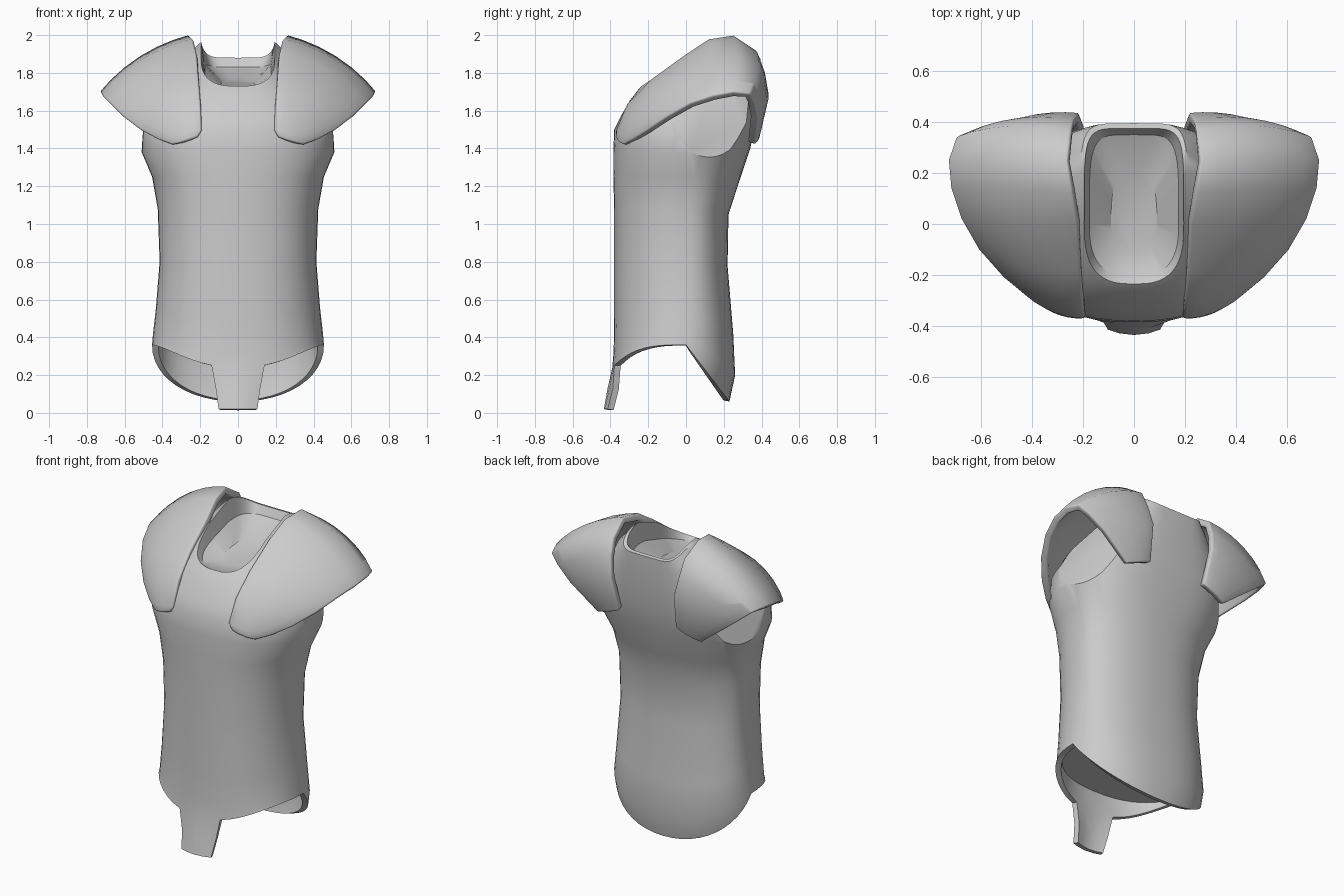
import bpy, bmesh, math
from mathutils import Vector

old = bpy.data.objects.get("Cube")
if old:
    bpy.data.objects.remove(old, do_unlink=True)

grey = bpy.data.materials.new("plain_grey")
grey.use_nodes = True
colour = (0.6, 0.6, 0.6, 1)
grey.diffuse_color = colour
grey.node_tree.nodes["Principled BSDF"].inputs["Base Color"].default_value = colour


def finish(name, bm, thickness, bevel=0, mirror=False, angle=40):
    """Turn a bmesh sheet into a smooth, thickened object."""
    mesh = bpy.data.meshes.new(name)
    bm.to_mesh(mesh)
    bm.free()
    mesh.materials.append(grey)
    ob = bpy.data.objects.new(name, mesh)
    bpy.context.collection.objects.link(ob)
    bpy.ops.object.select_all(action='DESELECT')
    ob.select_set(True)
    bpy.context.view_layer.objects.active = ob
    if mirror:
        ob.modifiers.new("mirror", 'MIRROR')
    if thickness:
        solid = ob.modifiers.new("solid", 'SOLIDIFY')
        solid.thickness = thickness
        solid.offset = -1
    if bevel:
        round_edge = ob.modifiers.new("round_edge", 'BEVEL')
        round_edge.width = bevel
        round_edge.segments = 3
        round_edge.limit_method = 'ANGLE'
        round_edge.angle_limit = math.radians(50)
    for modifier in list(ob.modifiers):
        bpy.ops.object.modifier_apply(modifier=modifier.name)
    bpy.ops.object.shade_smooth_by_angle(angle=math.radians(angle))


def loft(bm, rows, closed):
    """Skin rows of points with quads and return the vertex rows."""
    grid = [[bm.verts.new(p) for p in row] for row in rows]
    for low, high in zip(grid, grid[1:]):
        count = len(low)
        for i in range(count if closed else count - 1):
            j = (i + 1) % count
            bm.faces.new((low[i], low[j], high[j], high[i]))
    return grid


COLUMNS = 48


def ring(width, front, back, z_front, z_side, z_back,
         hump=0, box_front=2.3, box_back=2.3, steep=1):
    """Rounded-box section whose height varies from front to side to back."""
    points = []
    for i in range(COLUMNS):
        a = math.tau * i / COLUMNS
        s, c = math.sin(a), math.cos(a)
        box = box_front if c > 0 else box_back
        x = math.copysign(width * abs(s) ** (2 / box), s)
        t = abs(c) ** (2 / box)
        if c > 0:
            y = -front * t
            z = z_side + (z_front - z_side) * t ** steep
        else:
            y = back * t
            z = z_side + (z_back - z_side) * t + hump * 4 * t * (1 - t)
        points.append(Vector((x, y, z)))
    return points


# Torso shell: hem, waist, chest, shoulders, neckline, sunken neck
# (half width, front depth, back depth, front z, side z, back z, shape)
sections = [
    (.455, .39, .23, .24, .36, .06, 0, 2.3, 2.1, 3.5),
    (.45, .383, .26, .33, .42, .2),
    (.435, .38, .25, .5, .55, .42),
    (.415, .38, .22, .8, .8, .78),
    (.425, .38, .225, 1.08, 1.08, 1.05),
    (.455, .385, .28, 1.25, 1.25, 1.22),
    (.51, .385, .34, 1.38, 1.38, 1.4, 0, 2.3, 2.7),
    (.505, .38, .37, 1.5, 1.53, 1.54, 0, 2.3, 3),
    (.44, .345, .385, 1.57, 1.66, 1.68, .02, 2.3, 3),
    (.33, .3, .395, 1.65, 1.76, 1.8, .05, 2.6, 3.5),
    (.21, .25, .395, 1.715, 1.87, 1.875, .08, 3, 6),
    (.195, .235, .375, 1.73, 1.885, 1.88, .08, 2.8, 6),
    (.175, .21, .35, 1.715, 1.79, 1.83, .03, 2.6, 5),
    (.09, .1, .2, 1.71, 1.73, 1.76, 0, 2.4, 3),
]
bm = bmesh.new()
grid = loft(bm, [ring(*s) for s in sections], True)
bm.faces.new(grid[-1])

# Front tongue, grown from the middle of the hem and bowed forward
roots = grid[0][-2:] + grid[0][:3]
above = roots
for scale, y, z in ((.84, -.415, .13), (.73, -.435, .02)):
    below = []
    for root in roots:
        x = root.co.x * scale
        below.append(bm.verts.new((x, y + 2 * x * x, z)))
    for i in range(4):
        bm.faces.new((below[i], below[i + 1], above[i + 1], above[i]))
    above = below

# Flat armhole panels
for side in (1, -1):
    geom = bm.verts[:] + bm.edges[:] + bm.faces[:]
    cut = bmesh.ops.bisect_plane(
        bm, geom=geom, dist=1e-5, plane_co=(side * .5, .04, 1.39),
        plane_no=(side, .35, .3), clear_outer=True)
    edges = [e for e in cut["geom_cut"] if isinstance(e, bmesh.types.BMEdge)]
    for face in bmesh.ops.edgenet_fill(bm, edges=edges)["faces"]:
        face.normal_update()
        if face.normal.x * side < 0:
            face.normal_flip()
finish("torso_shell", bm, .033, angle=32)

# Floor closing the inside of the torso above the hem
bm = bmesh.new()
floor = bm.faces.new([bm.verts.new(p) for p in ring(.43, .365, .24, .37, .37, .37)])
floor.normal_flip()
finish("inner_floor", bm, 0)

# Shoulder guards: inner and outer rims, front to back over the top
inner = [(.215, -.37, 1.46), (.192, -.37, 1.5), (.2, -.31, 1.64), (.21, -.18, 1.77),
         (.22, 0, 1.9), (.24, .12, 1.98), (.26, .25, 2), (.245, .37, 1.92),
         (.235, .41, 1.82), (.215, .435, 1.7), (.195, .385, 1.48)]
outer = [(.35, -.33, 1.42), (.43, -.275, 1.45), (.52, -.2, 1.5), (.61, -.1, 1.57),
         (.68, .02, 1.64), (.72, .14, 1.68), (.73, .25, 1.7), (.7, .34, 1.69),
         (.64, .365, 1.64), (.54, .38, 1.56), (.36, .365, 1.42)]
core = Vector((.3, .05, 1.5))
rows = []
for k, (a, b) in enumerate(zip(inner, outer)):
    bulge = .012 + .04 * math.sin(math.pi * k / (len(inner) - 1))
    row = []
    for step in range(7):
        t = step / 6
        p = Vector(a).lerp(Vector(b), t)
        row.append(p + (p - core).normalized() * bulge * 4 * t * (1 - t))
    rows.append(row)
bm = bmesh.new()
loft(bm, rows, False)
finish("shoulder_guards", bm, .042, bevel=.016, mirror=True, angle=60)
